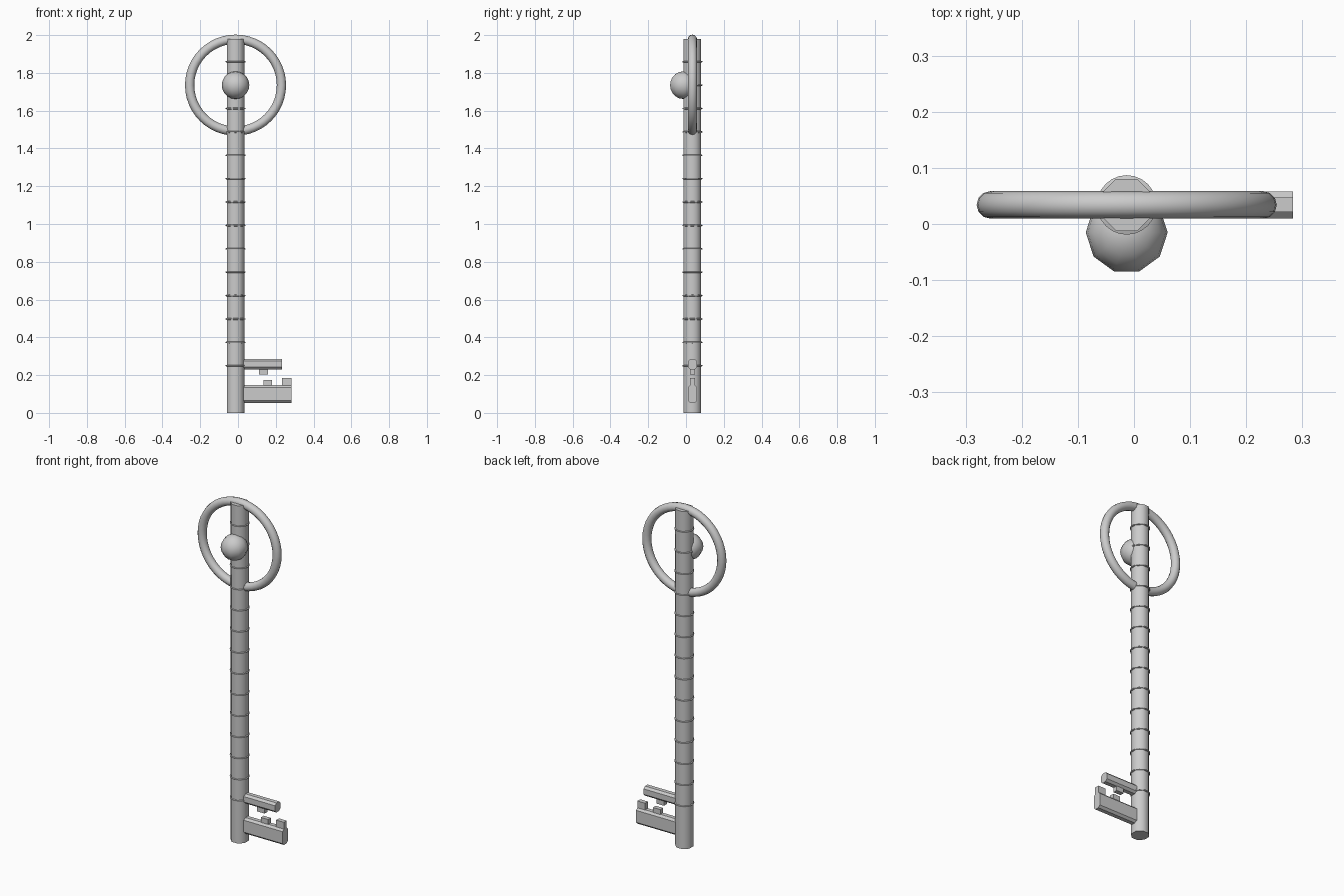
import bpy, math
from math import pi

if "Cube" in bpy.data.objects:
    bpy.data.objects.remove(bpy.data.objects["Cube"])

CX, CY = -0.013, 0.034   # shaft axis
BOW_Z = 1.735            # centre of the bow


def finish(name, angle=50):
    ob = bpy.context.object
    ob.name = name
    bpy.ops.object.shade_smooth_by_angle(angle=math.radians(angle))
    return ob


def mesh_object(name, verts, faces, angle=50):
    me = bpy.data.meshes.new(name)
    me.from_pydata(verts, [], faces)
    ob = bpy.data.objects.new(name, me)
    bpy.context.collection.objects.link(ob)
    bpy.ops.object.select_all(action='DESELECT')
    ob.select_set(True)
    bpy.context.view_layer.objects.active = ob
    return finish(name, angle)


def bar(name, x0, x1, z0, z1, half, chamfer):
    # bar along x with chamfered long edges
    c = chamfer
    prof = [(-half, z0 + c), (-half + c, z0), (half - c, z0), (half, z0 + c),
            (half, z1 - c), (half - c, z1), (-half + c, z1), (-half, z1 - c)]
    verts = [(x, CY + y, z) for x in (x0, x1) for y, z in prof]
    faces = [(i, (i + 1) % 8, (i + 1) % 8 + 8, i + 8) for i in range(8)]
    faces = [f[::-1] for f in faces] + [tuple(range(8)), tuple(range(15, 7, -1))]
    mesh_object(name, verts, [f[::-1] for f in faces], 30)


def block(name, x0, x1, z0, z1):
    bpy.ops.mesh.primitive_cube_add(size=1, location=((x0 + x1) / 2, CY, (z0 + z1) / 2))
    bpy.context.object.scale = (x1 - x0, 0.026, z1 - z0)
    bpy.context.object.name = name


# Eight-sided shaft
bpy.ops.mesh.primitive_cylinder_add(vertices=8, radius=0.05, depth=1.98,
                                    location=(CX, CY, 0.99), rotation=(0, 0, pi / 8))
finish("shaft")

# Thin raised collars, evenly spaced along the shaft
N = 24
collar = [(0.044, -0.006), (0.052, -0.003), (0.053, 0.002), (0.044, 0.005)]
for k in range(14):
    z = 0.25 + k * 0.1238
    verts = [(CX + r * math.cos(2 * pi * i / N), CY + r * math.sin(2 * pi * i / N), z + dz)
             for r, dz in collar for i in range(N)]
    faces = [(j * N + i, j * N + (i + 1) % N, (j + 1) * N + (i + 1) % N, (j + 1) * N + i)
             for j in range(3) for i in range(N)]
    mesh_object(f"collar_{k + 1}", verts, faces)

# Bow ring
bpy.ops.mesh.primitive_torus_add(major_segments=48, minor_segments=12, major_radius=0.243,
                                 minor_radius=0.0245, location=(CX, CY, BOW_Z),
                                 rotation=(pi / 2, 0, 0))
finish("bow_ring")

# Front knob
bpy.ops.mesh.primitive_uv_sphere_add(segments=10, ring_count=10, radius=0.073,
                                     location=(CX, -0.015, BOW_Z), rotation=(0, 0, pi / 10))
finish("bow_knob")

# Key bit: two bars with small wards
bar("upper_bit", 0.0, 0.234, 0.23, 0.286, 0.024, 0.012)
bar("lower_bit", 0.0, 0.283, 0.053, 0.147, 0.024, 0.012)
block("upper_ward", 0.11, 0.158, 0.204, 0.24)
block("inner_ward", 0.134, 0.181, 0.135, 0.175)
block("outer_ward", 0.233, 0.283, 0.135, 0.186)
